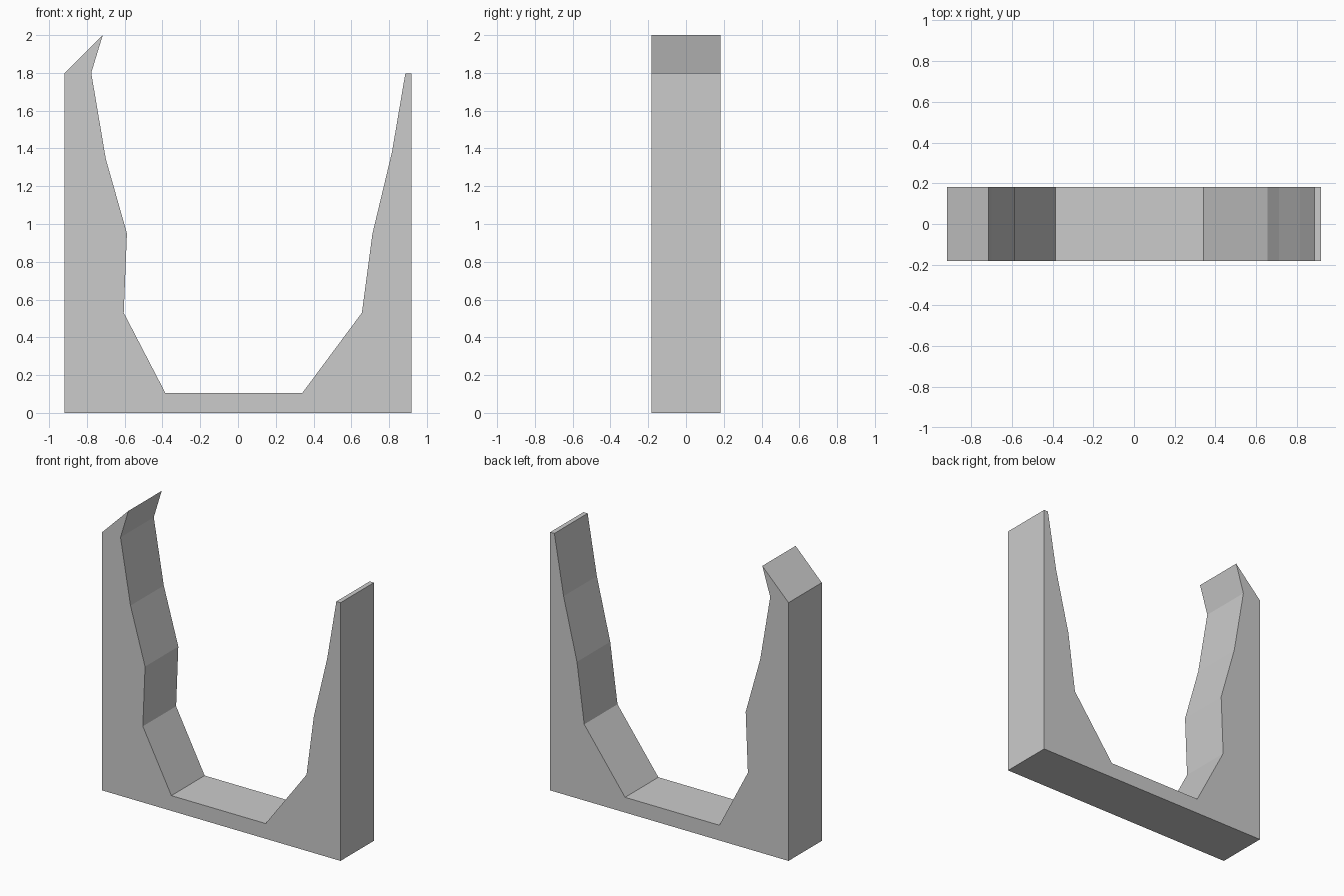
import bpy, bmesh
from mathutils import Vector

if "Cube" in bpy.data.objects:
    bpy.data.objects.remove(bpy.data.objects["Cube"])

HALF_DEPTH = 0.183

# Front outline (x, z), counter-clockwise from the lower left corner
outline = [
    (-0.918, 0), (0.918, 0), (0.918, 1.798), (0.886, 1.798),   # base and right post
    (0.815, 1.38), (0.712, 0.95), (0.656, 0.53), (0.341, 0.106),  # right inner side
    (-0.385, 0.106), (-0.605, 0.53), (-0.588, 0.95),           # floor and left inner side
    (-0.70, 1.345), (-0.777, 1.80), (-0.716, 2.0), (-0.918, 1.798),  # left post and tip
]

# Extrude the outline from front to back
bm = bmesh.new()
front = bm.faces.new([bm.verts.new((x, -HALF_DEPTH, z)) for x, z in outline])
result = bmesh.ops.extrude_face_region(bm, geom=[front], use_keep_orig=True)
back = [g for g in result["geom"] if isinstance(g, bmesh.types.BMVert)]
bmesh.ops.translate(bm, verts=back, vec=Vector((0, 2 * HALF_DEPTH, 0)))
bmesh.ops.recalc_face_normals(bm, faces=bm.faces)
# Split the concave end caps cleanly
bmesh.ops.triangulate(bm, faces=[f for f in bm.faces if len(f.verts) > 4])

mesh = bpy.data.meshes.new("cradle_frame")
bm.to_mesh(mesh)
bm.free()
bpy.context.collection.objects.link(bpy.data.objects.new("cradle_frame", mesh))
